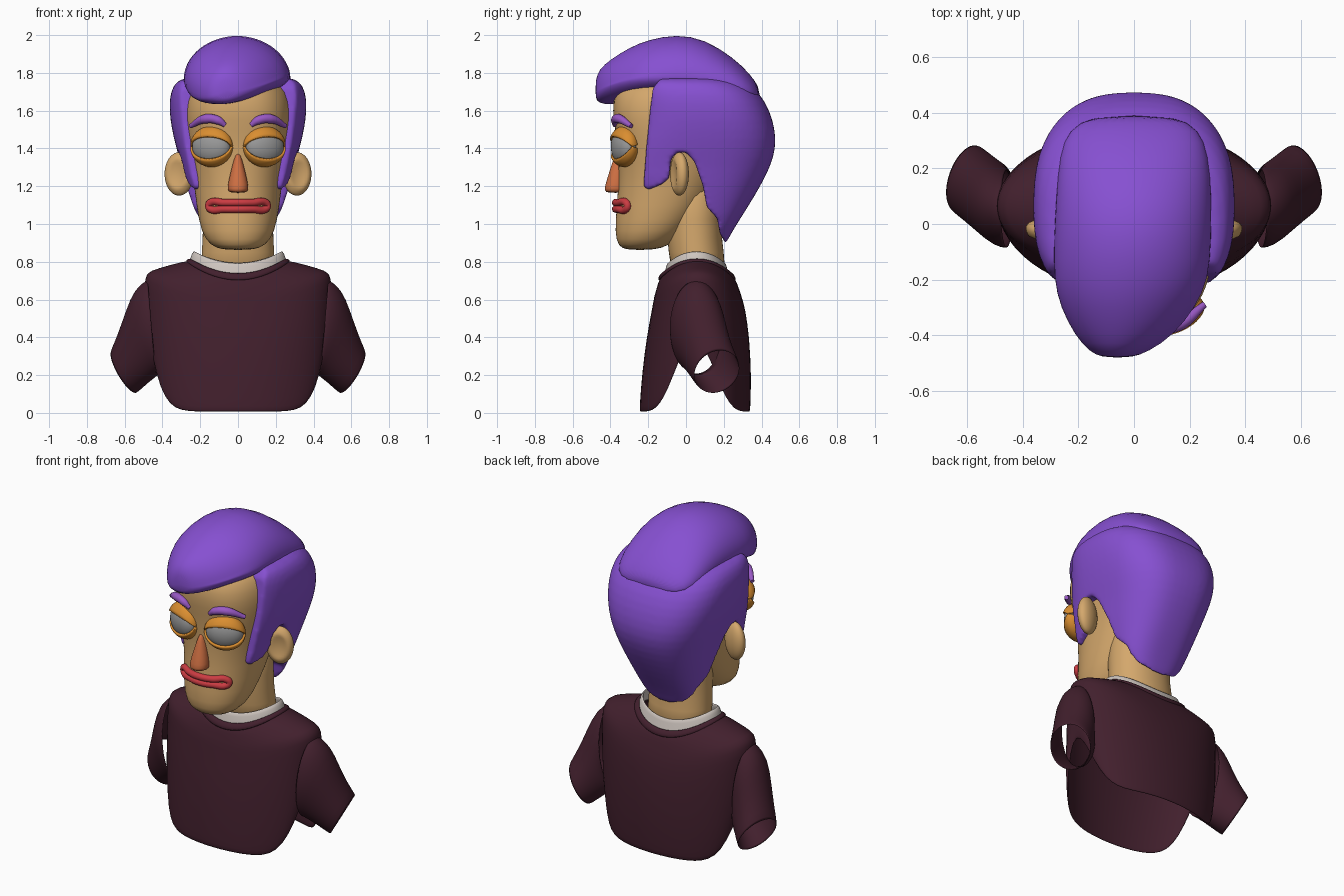
import bpy, bmesh, math
from math import sin, cos, pi, radians
from mathutils import Vector, Matrix

cube = bpy.data.objects.get("Cube")
if cube:
    bpy.data.objects.remove(cube, do_unlink=True)


def material(name, rgb):
    m = bpy.data.materials.new(name)
    m.use_nodes = True
    m.diffuse_color = (*rgb, 1)
    node = m.node_tree.nodes["Principled BSDF"]
    node.inputs["Base Color"].default_value = (*rgb, 1)
    node.inputs["Roughness"].default_value = 0.7
    return m


SKIN = material("tan skin", (0.66, 0.39, 0.15))
HAIR = material("purple hair", (0.24, 0.08, 0.64))
BROW = material("violet brow", (0.32, 0.1, 0.56))
LID = material("orange eyelid", (0.70, 0.27, 0.03))
EYE = material("grey eyeball", (0.32, 0.32, 0.32))
NOSE = material("burnt orange nose", (0.62, 0.16, 0.055))
LIPS = material("red lips", (0.60, 0.045, 0.055))
CLOTH = material("maroon cloth", (0.054, 0.014, 0.026))
COLLAR = material("pale collar", (0.62, 0.56, 0.52))


def finish(name, bm, mat, mirror=False, subsurf=0, thick=0):
    """Turn a bmesh into a smooth object with its modifiers."""
    bmesh.ops.recalc_face_normals(bm, faces=bm.faces)
    me = bpy.data.meshes.new(name)
    bm.to_mesh(me)
    bm.free()
    me.materials.append(mat)
    me.shade_smooth()
    ob = bpy.data.objects.new(name, me)
    bpy.context.collection.objects.link(ob)
    if mirror:
        ob.modifiers.new("mirror", "MIRROR")
    if thick:
        s = ob.modifiers.new("thickness", "SOLIDIFY")
        s.thickness, s.offset = thick, 0
    if subsurf:
        s = ob.modifiers.new("smooth", "SUBSURF")
        s.levels = s.render_levels = subsurf
    return ob


def loft(name, rings, mat, caps=True, **kw):
    """Skin a list of equal-length rings of points."""
    bm = bmesh.new()
    rows = [[bm.verts.new(p) for p in r] for r in rings]
    n = len(rows[0])
    for a, b in zip(rows, rows[1:]):
        for i in range(n):
            j = (i + 1) % n
            bm.faces.new((a[i], a[j], b[j], b[i]))
    if caps:
        bm.faces.new(rows[0])
        bm.faces.new(rows[-1])
    return finish(name, bm, mat, **kw)


def oval(p=2, n=32):
    """Unit superellipse points."""
    for i in range(n):
        c, s = cos(2 * pi * i / n), sin(2 * pi * i / n)
        yield (math.copysign(abs(c) ** (2 / p), c), math.copysign(abs(s) ** (2 / p), s))


def flat_ring(z, y0, y1, rx, rise=0, power=2, p=2.1):
    """Horizontal ring; rise lifts its left and right sides."""
    return [(rx * c, (y0 + y1) / 2 + (y1 - y0) / 2 * s, z + rise * abs(c) ** power)
            for c, s in oval(p)]


def upright_ring(y, cx, rx, z0, z1, tilt=0):
    """Cross-section facing the front, widest below its middle."""
    zc = z0 + 0.3 * (z1 - z0)
    return [(cx + rx * c, y, zc + (z1 - zc) * s if s > 0 else zc + (zc - z0) * s + tilt * rx * c)
            for c, s in oval(1.95)]


def tilted_ring(center, normal, ry, rz):
    """Oval around a centre, facing along normal."""
    nrm = Vector(normal).normalized()
    side = Vector((0, 0, 1)).cross(nrm).normalized()
    up = nrm.cross(side)
    return [Vector(center) + side * ry * c + up * rz * s for c, s in oval()]


def tube(name, pts, radius, mat, closed=False, taper=None):
    """Rounded tube along a smooth path."""
    cu = bpy.data.curves.new(name, "CURVE")
    cu.dimensions = "3D"
    cu.bevel_depth, cu.bevel_resolution, cu.use_fill_caps = radius, 4, True
    sp = cu.splines.new("BEZIER")
    sp.bezier_points.add(len(pts) - 1)
    sp.use_cyclic_u = closed
    for i, (b, co) in enumerate(zip(sp.bezier_points, pts)):
        b.co = co
        b.handle_left_type = b.handle_right_type = "AUTO"
        b.radius = taper[i] if taper else 1
    ob = bpy.data.objects.new(name, cu)
    bpy.context.collection.objects.link(ob)
    cu.materials.append(mat)
    activate(ob)
    bpy.ops.object.convert(target="MESH")


def activate(ob):
    bpy.ops.object.select_all(action="DESELECT")
    ob.select_set(True)
    bpy.context.view_layer.objects.active = ob


# Head (last value is squareness) and neck
head = [(0.862, -0.32, -0.17, 0.08, 2.1), (0.885, -0.36, -0.09, 0.145, 2.1),
        (0.95, -0.378, 0, 0.195, 2.1), (1.1, -0.368, 0.12, 0.222, 2.1),
        (1.25, -0.355, 0.2, 0.237, 2.2), (1.4, -0.365, 0.3, 0.27, 2.5),
        (1.5, -0.375, 0.32, 0.283, 2.6), (1.6, -0.392, 0.33, 0.288, 2.6),
        (1.7, -0.38, 0.3, 0.27, 2.4), (1.78, -0.33, 0.2, 0.2, 2.1)]
loft("head", [flat_ring(*r[:4], p=r[4]) for r in head], SKIN, subsurf=1)
neck = [(0.7, -0.08, 0.22, 0.21), (0.85, -0.09, 0.2, 0.19), (1.0, -0.11, 0.18, 0.185),
        (1.3, -0.1, 0.22, 0.19)]
loft("neck", [flat_ring(*r) for r in neck], SKIN, subsurf=1)

# Back and side hair: a full volume trimmed by its side outline
volume = [(0.87, 0.02, 0.2, 0.11), (0.915, -0.02, 0.22, 0.16), (1.0, -0.1, 0.27, 0.21),
          (1.1, -0.25, 0.335, 0.245), (1.2, -0.36, 0.395, 0.277), (1.3, -0.36, 0.447, 0.298),
          (1.4, -0.35, 0.478, 0.328), (1.5, -0.32, 0.474, 0.352), (1.6, -0.3, 0.445, 0.366),
          (1.69, -0.3, 0.395, 0.362), (1.75, -0.29, 0.32, 0.335), (1.785, -0.26, 0.22, 0.28)]
back_hair = loft("back_hair", [flat_ring(*r, p=2.65) for r in volume], HAIR, subsurf=1)
outline = [(-0.225, 1.2), (-0.21, 1.4), (-0.19, 1.6), (-0.175, 1.72), (-0.14, 1.765), (-0.1, 1.8),
           (0.6, 1.8), (0.6, 0.85), (0.215, 0.89), (0.18, 0.945), (0.165, 1.03), (0.11, 1.09),
           (0.09, 1.2), (0.045, 1.33), (0, 1.38), (-0.05, 1.38), (-0.08, 1.34), (-0.09, 1.24),
           (-0.13, 1.21), (-0.2, 1.18)]
cutter = loft("hair_cutter", [[(x, y, z) for y, z in outline] for x in (-0.6, 0.6)], HAIR)
cutter.hide_render = True
trim = back_hair.modifiers.new("trim", "BOOLEAN")
trim.operation, trim.object, trim.solver = "INTERSECT", cutter, "EXACT"
remesh = back_hair.modifiers.new("remesh", "REMESH")
remesh.mode, remesh.voxel_size, remesh.use_smooth_shade = "VOXEL", 0.011, True
soft = back_hair.modifiers.new("soften", "SMOOTH")
soft.factor, soft.iterations = 0.5, 8
activate(back_hair)
for m in list(back_hair.modifiers):
    bpy.ops.object.modifier_apply(modifier=m.name)
bpy.data.objects.remove(cutter, do_unlink=True)
back_hair.data.shade_smooth()

# Swept top hair
sweep = [(-0.48, -0.06, 0.05, 1.665, 1.76, 0.1), (-0.46, -0.055, 0.105, 1.64, 1.82, 0.15),
         (-0.4, -0.035, 0.178, 1.638, 1.872, 0.18), (-0.3, -0.022, 0.243, 1.645, 1.935, 0.15),
         (-0.2, -0.01, 0.28, 1.665, 1.977, 0.06), (-0.05, -0.005, 0.284, 1.68, 2.006),
         (0.1, 0, 0.28, 1.68, 1.98), (0.25, 0, 0.27, 1.66, 1.882),
         (0.34, 0, 0.235, 1.655, 1.795), (0.39, 0, 0.15, 1.665, 1.72)]
loft("top_hair", [upright_ring(*r) for r in sweep], HAIR, subsurf=1)

# Ears with a hollow facing forward and outward
bm = bmesh.new()
bmesh.ops.create_uvsphere(bm, u_segments=32, v_segments=24, radius=1)
for v in bm.verts:
    r = math.hypot(v.co.x, v.co.z) / 0.68
    if v.co.y < 0 and r < 1:
        v.co.y += 0.5 * (1 - r * r)
bm.transform(Matrix.Translation((0.312, -0.035, 1.265)) @ Matrix.Rotation(radians(20), 4, "Z")
             @ Matrix.Diagonal((0.08, 0.045, 0.115, 1)))
finish("ears", bm, SKIN, mirror=True)


# Flattened eyeballs and eyelids; lids keep a span of angles around the eye's width axis
def eye_part(name, mat, grow, low=-180, high=180, thick=0):
    bm = bmesh.new()
    bmesh.ops.create_uvsphere(bm, u_segments=36, v_segments=20, radius=1)
    bm.transform(Matrix.Rotation(pi / 2, 4, "Y"))
    drop = []
    for f in bm.faces:
        c = f.calc_center_median()
        if not low < math.degrees(math.atan2(c.z, -c.y)) < high:
            drop.append(f)
    bmesh.ops.delete(bm, geom=drop, context="FACES")
    size = (0.107 + grow, 0.062 + grow, 0.097 + grow, 1)
    bm.transform(Matrix.Translation((0.14, -0.328, 1.41)) @ Matrix.Rotation(radians(22), 4, "Z")
                 @ Matrix.Diagonal(size))
    finish(name, bm, mat, mirror=True, thick=thick)


eye_part("eyeballs", EYE, 0)
eye_part("upper_eyelids", LID, 0.006, 30, 170, 0.012)
eye_part("lower_eyelids", LID, 0.006, -170, -40, 0.012)

# Eyebrows
for side, label in ((1, "left"), (-1, "right")):
    path = [(0.068, -0.375, 1.522), (0.105, -0.375, 1.548), (0.17, -0.355, 1.557), (0.252, -0.29, 1.518)]
    tube(label + "_eyebrow", [(side * x, y, z) for x, y, z in path], 0.024, BROW,
         taper=(0.5, 0.95, 1.05, 0.5))

# Nose
nose = [(1.165, -0.415, -0.33, 0.035), (1.175, -0.432, -0.32, 0.054), (1.2, -0.43, -0.32, 0.056),
        (1.28, -0.405, -0.32, 0.038), (1.34, -0.385, -0.32, 0.022), (1.375, -0.37, -0.33, 0.01)]
loft("nose", [flat_ring(*r) for r in nose], NOSE, subsurf=1)

# Lips: one closed tube wrapped around the face
xs = [-0.145, -0.075, 0, 0.075, 0.145]
bend = lambda x, z: (x, -0.372 + 2.6 * x * x, z)
lip_path = [bend(x, 1.113) for x in xs] + [bend(0.155, 1.096)]
lip_path += [bend(x, 1.079) for x in reversed(xs)] + [bend(-0.155, 1.096)]
tube("lips", lip_path, 0.02, LIPS, closed=True)

# Shirt collar
collar = [(0.70, -0.12, 0.235, 0.255, 0.07), (0.75, -0.105, 0.215, 0.25, 0.07),
          (0.795, -0.095, 0.205, 0.232, 0.062)]
loft("collar", [flat_ring(*r) for r in collar], COLLAR, caps=False, subsurf=1, thick=0.012)

# Sweater body, open below, arching up into the armholes
body = [(0.715, -0.125, 0.245, 0.25, 0.085), (0.7, -0.14, 0.26, 0.285, 0.1),
        (0.66, -0.15, 0.275, 0.43, 0.1), (0.615, -0.165, 0.29, 0.488, 0.125),
        (0.55, -0.175, 0.31, 0.493, 0.13), (0.4, -0.205, 0.332, 0.488, 0.12),
        (0.2, -0.23, 0.342, 0.482, 0.27, 10), (0.06, -0.24, 0.338, 0.468, 0.37, 10),
        (0.005, -0.243, 0.336, 0.46, 0.395, 10)]
loft("sweater_body", [flat_ring(*r) for r in body], CLOTH, caps=False, subsurf=1, thick=0.01)
band = [(0.735, -0.118, 0.235, 0.245, 0.075), (0.73, -0.135, 0.25, 0.262, 0.082),
        (0.7, -0.146, 0.262, 0.275, 0.1)]
loft("neck_band", [flat_ring(*r) for r in band], CLOTH, caps=False, subsurf=1, thick=0.014)

# Short open sleeves
sleeve = [((0.455, 0.055, 0.455), (1, 0, -0.08), 0.14, 0.25),
          ((0.485, 0.065, 0.43), (0.95, 0.05, -0.25), 0.142, 0.235),
          ((0.51, 0.09, 0.37), (0.9, 0.15, -0.42), 0.133, 0.19),
          ((0.555, 0.125, 0.29), (0.86, 0.28, -0.5), 0.124, 0.15),
          ((0.605, 0.165, 0.215), (0.85, 0.3, -0.5), 0.125, 0.128)]
loft("sleeves", [tilted_ring(*r) for r in sleeve], CLOTH, caps=False, mirror=True, subsurf=1, thick=0.008)
